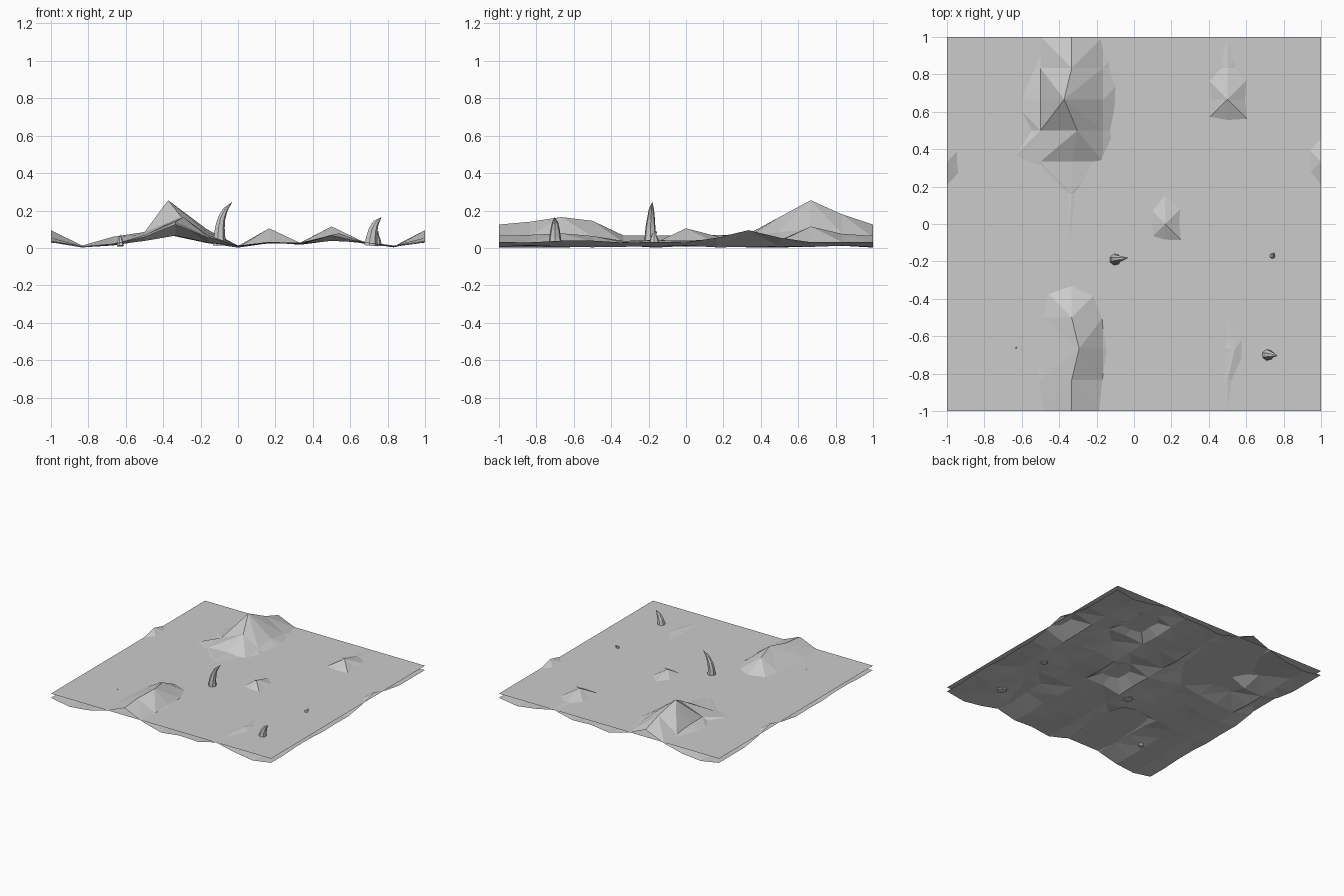
import bpy, bmesh, math, random
from mathutils import Vector

if "Cube" in bpy.data.objects:
    bpy.data.objects.remove(bpy.data.objects["Cube"])

random.seed(4)
N = 12
STEP = 2 / N
WATER = 0.065


def finish(bm, name):
    me = bpy.data.meshes.new(name)
    bm.to_mesh(me)
    bm.free()
    ob = bpy.data.objects.new(name, me)
    bpy.context.collection.objects.link(ob)
    return ob


# Tileable terrain: a base height per column, plus hills given in thousandths by row
columns = [35, 8, 20, 38, 60, 32, 8, 30, 24, 42, 30, 10]
hills = {
    # row: {column: height}
    0: {3: 58, 4: 125, 5: 56, 9: 65},
    1: {3: 68, 4: 140, 5: 64, 9: 70},
    2: {3: 63, 4: 165, 5: 72, 9: 78},
    3: {3: 58, 4: 145, 5: 62, 9: 64},
    4: {4: 66},
    5: {4: 65},
    6: {4: 67, 7: 105},
    7: {0: 55, 4: 68, 7: 62},
    8: {0: 95, 2: 60, 3: 68, 4: 75, 5: 60, 9: 64},
    9: {0: 55, 3: 85, 4: 165, 5: 84},
    10: {2: 52, 3: 84, 4: 255, 5: 100, 9: 115},
    11: {2: 40, 3: 70, 4: 180, 5: 78, 9: 75},
}
# Sideways shifts of the two summits and the ridge
shift = {(4, 10): -0.04, (4, 2): 0.04, (4, 9): 0.03, (4, 5): -0.015, (4, 6): -0.01, (9, 2): 0.04}
noise = {(i, j): random.uniform(-0.007, 0.005) for j in range(N) for i in range(N)}

bm = bmesh.new()
grid = []
for j in range(N + 1):
    row = []
    for i in range(N + 1):
        a, b = i % N, j % N
        h = hills[b].get(a)
        z = h / 1000 if h else max(0, columns[a] / 1000 + noise[a, b])
        row.append(bm.verts.new((-1 + i * STEP + shift.get((i, j), 0), -1 + j * STEP, z)))
    grid.append(row)
for j in range(N):
    for i in range(N):
        p, q, r, s = grid[j][i], grid[j][i + 1], grid[j + 1][i + 1], grid[j + 1][i]
        # split each cell along its higher diagonal so ridges stay crisp
        if p.co.z + r.co.z > q.co.z + s.co.z:
            bm.faces.new((p, q, r))
            bm.faces.new((p, r, s))
        else:
            bm.faces.new((p, q, s))
            bm.faces.new((q, r, s))
finish(bm, "terrain")

# Flat surface sheet
bm = bmesh.new()
bmesh.ops.create_grid(bm, x_segments=1, y_segments=1, size=1)
bmesh.ops.translate(bm, verts=bm.verts, vec=(0, 0, WATER))
finish(bm, "flat_sheet")


def horn(name, path, sides=7):
    """Curved spike; path holds (x, y, z, radius), the last point is the tip."""
    bm = bmesh.new()
    pts = [Vector(p[:3]) for p in path]
    rings = []
    for k, p in enumerate(path[:-1]):
        d = pts[k + 1] - pts[max(k - 1, 0)]
        rot = Vector((0, 0, 1)).rotation_difference(d)
        ring = []
        for n in range(sides):
            t = 2 * math.pi * n / sides
            off = Vector((p[3] * math.cos(t), p[3] * math.sin(t), 0))
            ring.append(bm.verts.new(pts[k] + rot @ off))
        rings.append(ring)
    for lo, hi in zip(rings, rings[1:]):
        for n in range(sides):
            m = (n + 1) % sides
            bm.faces.new((lo[n], lo[m], hi[m], hi[n]))
    tip = bm.verts.new(pts[-1])
    for n in range(sides):
        bm.faces.new((rings[-1][n], rings[-1][(n + 1) % sides], tip))
    bm.faces.new(rings[0][::-1])
    finish(bm, name)


# Spikes poking through the sheet, two of them almost sunken
horn("tall_spike", [(-.10, -.19, .012, .038), (-.10, -.19, .06, .032), (-.098, -.19, .11, .027),
                    (-.088, -.187, .16, .021), (-.068, -.185, .205, .014), (-.03, -.18, .247, 0)])
horn("short_spike", [(.71, -.70, .012, .038), (.714, -.70, .06, .031), (.722, -.70, .10, .025),
                     (.737, -.70, .135, .017), (.768, -.705, .165, 0)])
horn("sunken_spike_right", [(.74, -.17, .01, .03), (.74, -.17, .045, .023), (.741, -.17, .07, .013), (.75, -.155, .09, 0)])
horn("sunken_spike_left", [(-.63, -.67, .01, .02), (-.63, -.665, .05, .012), (-.63, -.66, .072, 0)])
